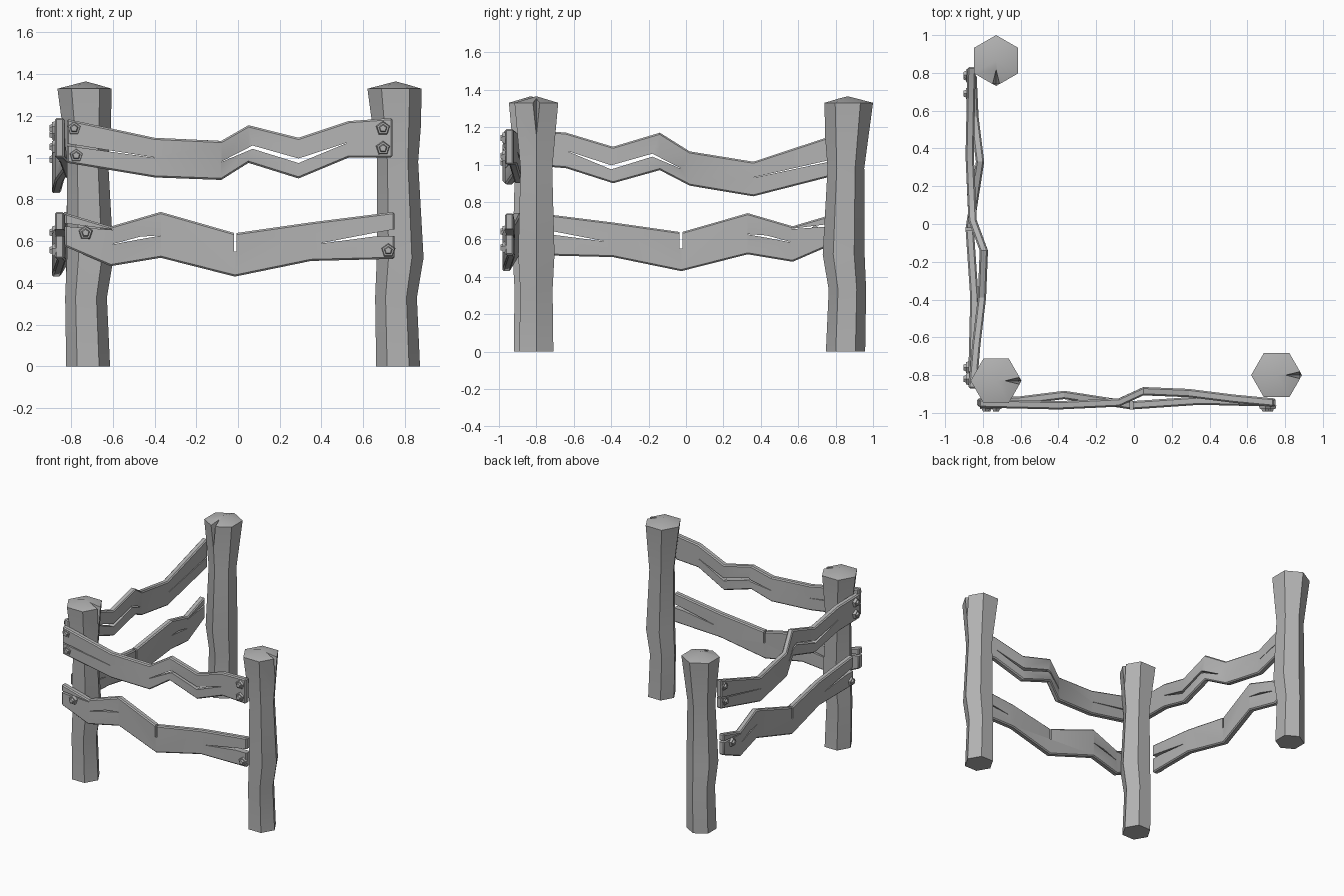
import bpy
import bmesh
import math
from mathutils import Matrix, Vector

if "Cube" in bpy.data.objects:
    bpy.data.objects.remove(bpy.data.objects["Cube"])

wood = bpy.data.materials.new("plain grey")
wood.use_nodes = True
GREY = (0.45, 0.45, 0.45, 1)
wood.diffuse_color = GREY
wood.node_tree.nodes["Principled BSDF"].inputs["Base Color"].default_value = GREY


def finish(name, bm, matrix=None):
    """Turn a bmesh into a named object with the shared material."""
    if matrix:
        bm.transform(matrix)
    bmesh.ops.recalc_face_normals(bm, faces=bm.faces)
    mesh = bpy.data.meshes.new(name)
    bm.to_mesh(mesh)
    bm.free()
    mesh.materials.append(wood)
    obj = bpy.data.objects.new(name, mesh)
    bpy.context.collection.objects.link(obj)
    return obj


def activate(obj):
    bpy.ops.object.select_all(action='DESELECT')
    obj.select_set(True)
    bpy.context.view_layer.objects.active = obj


def carve(obj, cutter):
    """Subtract the cutter and throw it away."""
    cutter.hide_render = True
    mod = obj.modifiers.new("cracks", 'BOOLEAN')
    mod.operation = 'DIFFERENCE'
    mod.solver = 'EXACT'
    mod.object = cutter
    activate(obj)
    bpy.ops.object.modifier_apply(modifier=mod.name)
    bpy.data.objects.remove(cutter)


def skin(bm, rings):
    """Bridge equal closed rings of points and cap both ends."""
    loops = [[bm.verts.new(p) for p in ring] for ring in rings]
    n = len(loops[0])
    for a, b in zip(loops, loops[1:]):
        for i in range(n):
            j = (i + 1) % n
            bm.faces.new((a[i], a[j], b[j], b[i]))
    bm.faces.new(loops[0][::-1])
    bm.faces.new(loops[-1])
    return loops


# Posts: wobbly six-sided columns with a low pointed cap
POST_RINGS = [(0, 0.012, 0.105), (0.33, 0.002, 0.1), (0.52, 0.022, 0.112),
              (0.98, 0.01, 0.098), (1.33, 0, 0.135)]
POST_CRACKS = [
    # wedge in the cap running down the side
    [(0.03, 0, 1.4), (0.16, -0.035, 1.4), (0.16, 0.035, 1.4),
     (0.09, 0, 1.36), (0.15, 0, 1.08)],
    # slivers low on the shaft
    [(0.06, 0.13, 0.2), (0.14, 0.04, 0.38), (0.15, 0.03, 0.31), (0.07, 0.06, 0.28)],
    [(-0.09, -0.1, 0.95), (-0.07, -0.1, 0.6), (-0.1, -0.06, 0.6), (-0.08, -0.1, 0.3)],
]


def post(name, x, y, turn):
    place = Matrix.Translation((x, y, 0)) @ Matrix.Rotation(turn, 4, 'Z')
    bm = bmesh.new()
    rings = [[(shift + r * math.cos(k * math.pi / 3), r * math.sin(k * math.pi / 3), z)
              for k in range(6)] for z, shift, r in POST_RINGS]
    loops = skin(bm, rings)
    cap = next(f for f in bm.faces if set(f.verts) == set(loops[-1]))
    tip = bmesh.ops.poke(bm, faces=[cap])["verts"][0]
    tip.co.z = 1.365
    obj = finish(name, bm, place)
    cut = bmesh.new()
    for points in POST_CRACKS:
        bmesh.ops.convex_hull(cut, input=[cut.verts.new(p) for p in points])
    carve(obj, finish(name + "_cutter", cut, place))
    activate(obj)
    bpy.ops.object.shade_smooth_by_angle(angle=math.radians(20))


post("corner_post", -0.73, -0.83, 0)
post("front_end_post", 0.755, -0.8, 0)
post("back_end_post", -0.73, 0.865, math.radians(-90))


# Rails: stations of (x, depth, top, bottom), with through cracks of (x, z, half width)
def rail(name, stations, cracks, matrix):
    bm = bmesh.new()
    t = 0.022
    skin(bm, [[(x, d - t, lo), (x, d + t, lo), (x, d + t, hi), (x, d - t, hi)]
              for x, d, hi, lo in stations])
    bmesh.ops.recalc_face_normals(bm, faces=bm.faces)
    sharp = [e for e in bm.edges if e.calc_face_angle(0) > math.radians(62)]
    bmesh.ops.bevel(bm, geom=sharp, offset=0.008, segments=1, affect='EDGES')
    obj = finish(name, bm, matrix)
    cut = bmesh.new()
    for path in cracks:
        skin(cut, [[(x, -1.1, z - w), (x, -0.7, z - w), (x, -0.7, z + w), (x, -1.1, z + w)]
                   for x, z, w in path])
    carve(obj, finish(name + "_cutter", cut, matrix))
    activate(obj)
    bpy.ops.object.shade_smooth_by_angle(angle=math.radians(30))


FRONT = Matrix.Identity(4)
SIDE = Matrix.Translation((0.09, -0.04, 0)) @ Matrix.Rotation(math.radians(-90), 4, 'Z')

front_upper = [(-0.82, -0.95, 1.185, 0.975), (-0.4, -0.96, 1.095, 0.905),
               (-0.08, -0.945, 1.08, 0.893), (0.05, -0.885, 1.155, 0.975),
               (0.29, -0.895, 1.095, 0.9), (0.53, -0.925, 1.175, 1.0),
               (0.74, -0.945, 1.19, 1.0)]
side_upper = [(-0.87, -0.95, 1.17, 0.95), (-0.4, -0.96, 1.015, 0.83),
              (-0.06, -0.945, 1.07, 0.887), (0.1, -0.885, 1.17, 0.97),
              (0.35, -0.895, 1.095, 0.9), (0.6, -0.925, 1.17, 0.98),
              (0.83, -0.945, 1.19, 1.0)]
lower = [(-0.83, -0.945, 0.735, 0.575), (-0.61, -0.935, 0.67, 0.48),
         (-0.37, -0.905, 0.74, 0.52), (-0.015, -0.96, 0.638, 0.43),
         (0.35, -0.935, 0.69, 0.505), (0.75, -0.945, 0.74, 0.515)]


def zigzag(s):
    """Long crack following the bend of an upper rail."""
    return [(s - 0.08, 0.98, 0.001), (s + 0.07, 1.05, 0.008),
            (s + 0.29, 0.985, 0.011), (s + 0.52, 1.07, 0.001)]


lower_cracks = [
    [(-0.85, 0.68, 0.008), (-0.6, 0.655, 0.001)],
    [(-0.6, 0.585, 0.001), (-0.47, 0.615, 0.006), (-0.37, 0.627, 0.001)],
    [(-0.02, 0.6, 0.05), (-0.006, 0.6, 0.05)],
    [(0.4, 0.59, 0.001), (0.66, 0.632, 0.009), (0.8, 0.645, 0.02)],
]
rail("front_upper_rail", front_upper,
     [zigzag(0), [(-0.84, 1.065, 0.005), (-0.4, 1.0, 0.001)]], FRONT)
rail("front_lower_rail", lower, lower_cracks, FRONT)
rail("side_upper_rail", side_upper,
     [zigzag(0.07), [(-0.9, 1.04, 0.005), (-0.4, 0.93, 0.001)]], SIDE)
rail("side_lower_rail", lower, lower_cracks, SIDE)


# Bolts: small tapered five-sided heads on a collar
def bolt(name, x, z, matrix):
    bm = bmesh.new()
    for r1, r2, depth, d in ((0.036, 0.03, 0.02, -0.97), (0.022, 0.016, 0.014, -0.985)):
        place = Matrix.Translation((x, d, z)) @ Matrix.Rotation(math.radians(90), 4, 'X')
        bmesh.ops.create_cone(bm, cap_ends=True, segments=5, radius1=r1,
                              radius2=r2, depth=depth, matrix=place)
    finish(name, bm, matrix)


low_bolts = [(-0.73, 0.64), (0.72, 0.555)]
front_bolts = [(-0.785, 1.14), (-0.775, 1.01), (0.695, 1.14), (0.695, 1.045)]
side_bolts = [(-0.83, 1.11), (-0.82, 0.99), (0.78, 1.14), (0.78, 1.05)]
for label, spots, matrix in (("front", front_bolts + low_bolts, FRONT),
                             ("side", side_bolts + low_bolts, SIDE)):
    for i, (x, z) in enumerate(spots):
        bolt(f"{label}_bolt_{i + 1}", x, z, matrix)
